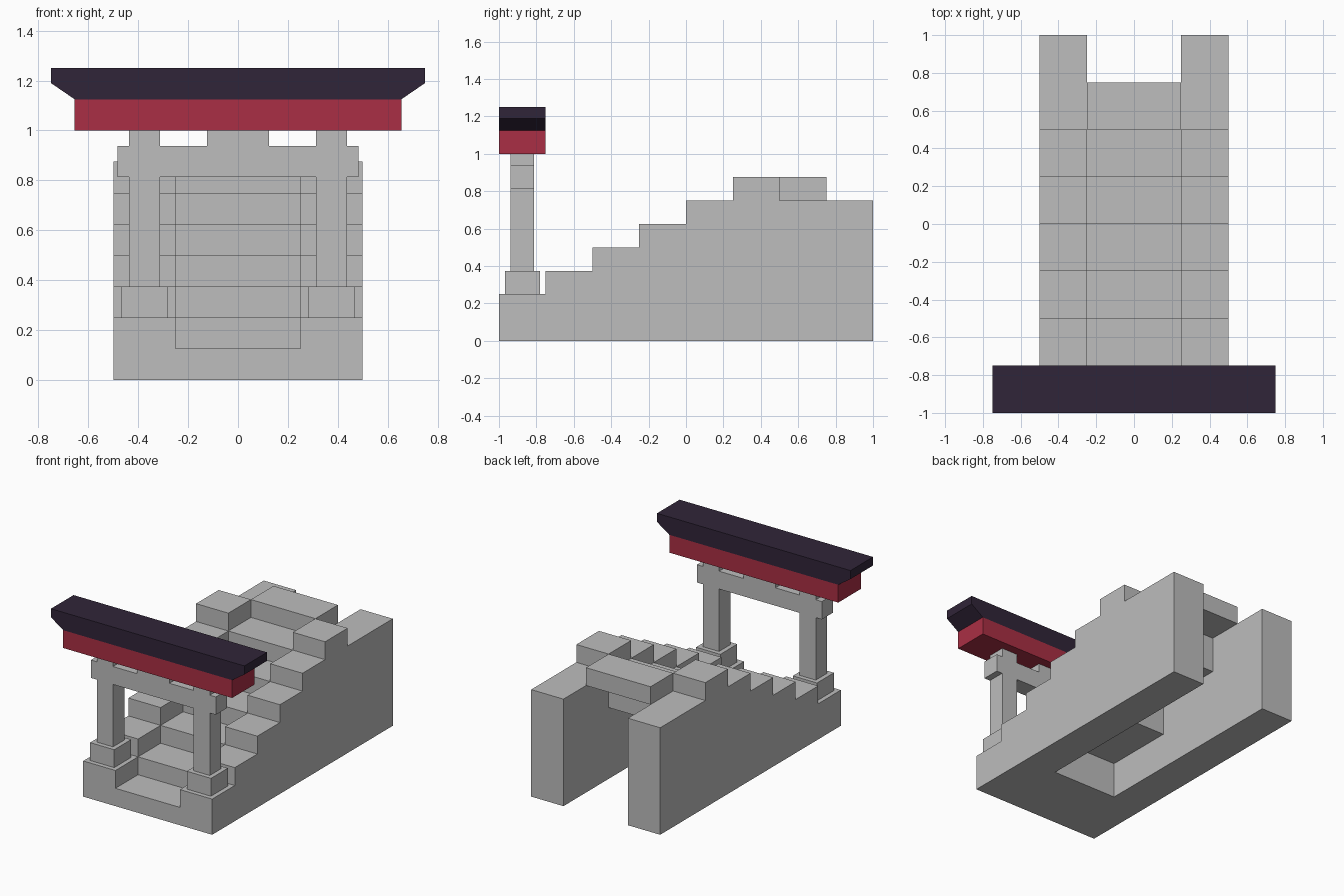
import bpy
import bmesh

if "Cube" in bpy.data.objects:
    bpy.data.objects.remove(bpy.data.objects["Cube"], do_unlink=True)


def material(name, rgb):
    mat = bpy.data.materials.new(name)
    mat.use_nodes = True
    colour = (*rgb, 1.0)
    mat.diffuse_color = colour
    bsdf = next(n for n in mat.node_tree.nodes if n.type == "BSDF_PRINCIPLED")
    bsdf.inputs["Base Color"].default_value = colour
    bsdf.inputs["Roughness"].default_value = 0.9
    return mat


stone = material("grey stone", (0.51, 0.51, 0.51))
red = material("red paint", (0.40, 0.028, 0.058))
dark = material("dark roof", (0.030, 0.018, 0.040))


def prism(name, profile, axis, start, end, mat):
    """Extrude a profile: (y, z) points along x, or (x, z) points along y."""
    def place(p, d):
        return (d, p[0], p[1]) if axis == "x" else (p[0], d, p[1])
    bm = bmesh.new()
    face = bm.faces.new([bm.verts.new(place(p, start)) for p in profile])
    ext = bmesh.ops.extrude_face_region(bm, geom=[face])
    for v in ext["geom"]:
        if isinstance(v, bmesh.types.BMVert):
            v.co = v.co.copy()
            setattr(v.co, axis, end)
    bmesh.ops.recalc_face_normals(bm, faces=bm.faces[:])
    mesh = bpy.data.meshes.new(name)
    bm.to_mesh(mesh)
    bm.free()
    mesh.materials.append(mat)
    obj = bpy.data.objects.new(name, mesh)
    bpy.context.collection.objects.link(obj)
    return obj


def rect(a0, a1, z0, z1):
    return [(a0, z0), (a1, z0), (a1, z1), (a0, z1)]


def mirrored(half):
    """Complete a symmetric outline from its +x half."""
    return half + [(-x, z) for x, z in reversed(half)]


def steps(count, first_height):
    """Rising stair outline from the front edge, in (y, z)."""
    pts = []
    for k in range(count):
        y, z = -1 + 0.25 * k, first_height + 0.125 * k
        pts += [(y, z), (y + 0.25, z)]
    return pts


# Central stairway with a stepped underside
stair_under = [(0.75, 0.75), (0.5, 0.75), (0.5, 0.5), (0, 0.5), (0, 0.25),
               (-0.5, 0.25), (-0.5, 0), (-1, 0)]
prism("stairway", steps(7, 0.125) + stair_under, "x", -0.25, 0.25, stone)

# Stepped side walls and gate post footings
wall = steps(6, 0.25) + [(0.5, 0.75), (1, 0.75), (1, 0), (-1, 0)]
for side, s in (("left", 1), ("right", -1)):
    prism(f"{side}_side_wall", wall, "x", 0.25 * s, 0.5 * s, stone)
    prism(f"{side}_post_footing", rect(0.28125 * s, 0.46875 * s, 0.25, 0.375),
          "y", -0.96875, -0.78125, stone)

# Gate frame: two posts, crossbeam and short centre strut in one outline
frame = [(0.125, 1), (0.125, 0.9375), (0.3125, 0.9375), (0.3125, 1),
         (0.4375, 1), (0.4375, 0.9375), (0.484, 0.9375), (0.484, 0.8125),
         (0.4375, 0.8125), (0.4375, 0.375), (0.3125, 0.375), (0.3125, 0.8125)]
prism("gate_frame", mirrored(frame), "y", -0.9375, -0.8125, stone)

# Red lintel and flared dark roof beam
prism("lintel", rect(-0.655, 0.655, 1, 1.125), "y", -1, -0.75, red)
prism("roof_beam", mirrored([(0.75, 1.25), (0.75, 1.19), (0.655, 1.125)]),
      "y", -1, -0.75, dark)
